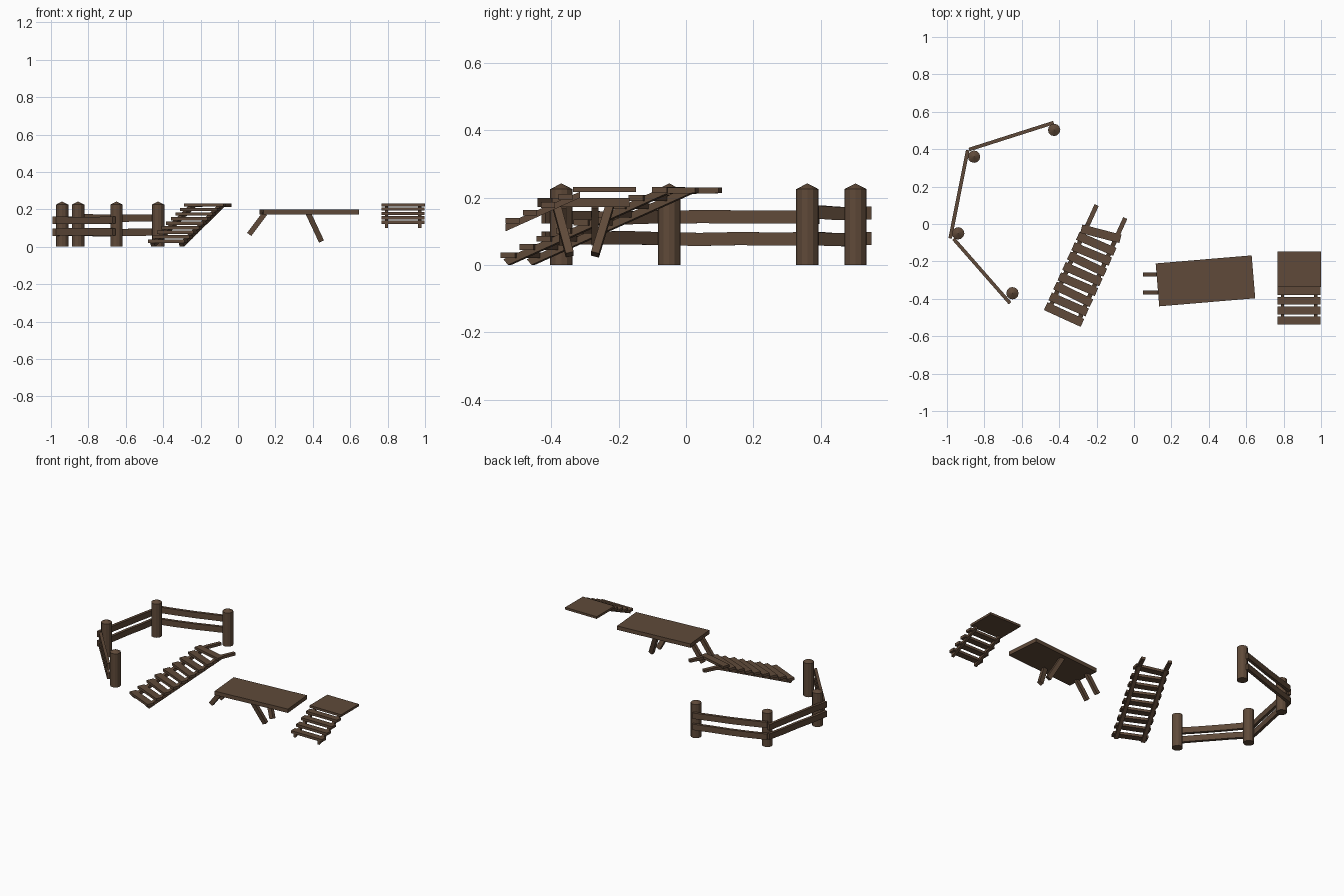
import bpy, bmesh, math, random
from mathutils import Vector, Matrix

if "Cube" in bpy.data.objects:
    bpy.data.objects.remove(bpy.data.objects["Cube"])

random.seed(4)
wood = bpy.data.materials.new("brown_wood")
wood.diffuse_color = (0.115, 0.068, 0.041, 1)
wood.use_nodes = True
wood.node_tree.nodes["Principled BSDF"].inputs["Base Color"].default_value = wood.diffuse_color


def finish(name, bm, matrix=Matrix()):
    bmesh.ops.recalc_face_normals(bm, faces=bm.faces)
    me = bpy.data.meshes.new(name)
    bm.to_mesh(me)
    bm.free()
    me.materials.append(wood)
    ob = bpy.data.objects.new(name, me)
    ob.matrix_world = matrix
    bpy.context.collection.objects.link(ob)
    return ob


def box(name, size, matrix):
    bm = bmesh.new()
    bmesh.ops.create_cube(bm, size=1)
    bmesh.ops.scale(bm, vec=size, verts=bm.verts)
    return finish(name, bm, matrix)


def plate(name, profile, width, matrix):
    """Extrude a (y, z) profile across x, centred on x = 0."""
    bm = bmesh.new()
    f = bm.faces.new([bm.verts.new((-width / 2, y, z)) for y, z in profile])
    ext = bmesh.ops.extrude_face_region(bm, geom=[f])
    bmesh.ops.translate(bm, vec=(width, 0, 0),
                        verts=[v for v in ext["geom"] if isinstance(v, bmesh.types.BMVert)])
    return finish(name, bm, matrix)


def turned(x, y, z, deg):
    return Matrix.Translation((x, y, z)) @ Matrix.Rotation(math.radians(deg), 4, "Z")


# Fence posts with pointed caps
def post(name, x, y, r=0.033, shoulder=0.225, tip=0.242):
    bm = bmesh.new()
    bmesh.ops.create_cone(bm, cap_ends=True, segments=12, radius1=r, radius2=r, depth=shoulder,
                          matrix=Matrix.Translation((0, 0, shoulder / 2)))
    bm.faces.ensure_lookup_table()
    top = max(bm.faces, key=lambda f: f.calc_center_median().z)
    tip_v = bmesh.ops.poke(bm, faces=[top])["verts"][0]
    tip_v.co.z = tip
    finish(name, bm, Matrix.Translation((x, y, 0)))


for i, (x, y) in enumerate([(-0.427, 0.503), (-0.855, 0.36), (-0.94, -0.05), (-0.65, -0.37)]):
    post(f"fence_post_{i + 1}", x, y)


# Slightly uneven fence rails
def rail(name, a, b, za, zb, height=0.039, thick=0.019):
    a, b = Vector(a), Vector(b)
    d = b - a
    n = 4
    top, bottom = [], []
    for i in range(n + 1):
        t = i / n
        z = za + (zb - za) * t + (random.uniform(-0.004, 0.003) if 0 < i < n else 0)
        top.append((d.length * t, z + height / 2))
        bottom.append((d.length * t, z - height / 2))
    plate(name, top + bottom[::-1], thick,
          turned(a.x, a.y, 0, math.degrees(math.atan2(d.y, d.x)) - 90))


spans = [((-0.882, 0.398), (-0.430, 0.542), 0.157, 0.154),
         ((-0.983, -0.077), (-0.889, 0.395), 0.141, 0.141),
         ((-0.965, -0.079), (-0.663, -0.423), 0.143, 0.143)]
for i, (a, b, za, zb) in enumerate(spans):
    rail(f"fence_upper_rail_{i + 1}", a, b, za, zb)
    rail(f"fence_lower_rail_{i + 1}", a, b, 0.078, 0.079)


# Stairs: local y climbs, local x runs across
def stairs(name, base, count, run, rise, z0, width, depth, twist, offset, profile, thick):
    for i in range(count):
        box(f"{name}_tread_{i + 1}", (width, depth, 0.017),
            base @ turned(0, i * run, z0 + i * rise, twist[i % len(twist)]))
    for side, s in (("left", -1), ("right", 1)):
        plate(f"{name}_{side}_stringer", profile, thick,
              base @ Matrix.Translation((s * offset, 0, 0)))


stairs("long_stairs", turned(-0.374, -0.484, 0, -24.5), 9, 0.0593, 0.0242, 0.029, 0.216, 0.046,
       [0, 1, -1.5, 1.5, 0.5, -1, 2, 1, 10], 0.084,
       [(-0.005, 0), (0.51, 0.211), (0.605, 0.213), (0.605, 0.23), (0.5, 0.23), (-0.02, 0.017)], 0.024)

short_base = turned(0.883, -0.515, 0, 0)
stairs("short_stairs", short_base, 4, 0.0525, 0.0235, 0.131, 0.23, 0.042, [0], 0.089,
       [(-0.02, 0.1), (0.2, 0.199), (0.2, 0.217), (-0.02, 0.122)], 0.018)
box("short_stairs_landing", (0.234, 0.188, 0.015), short_base @ Matrix.Translation((0, 0.273, 0.2235)))

# Platform deck
box("deck", (0.515, 0.23, 0.026), turned(0.382, -0.304, 0.185, 4.8))


# Slanted props below the deck
def prop(name, a, b, w, h):
    a, b = Vector(a), Vector(b)
    d = (b - a).normalized()
    side = Vector((0, 1, 0))
    side = (side - d * side.dot(d)).normalized()
    m = Matrix((side.cross(d), side, d)).transposed().to_4x4()
    m.translation = (a + b) / 2
    box(name, (w, h, (b - a).length), m)


for i, y in enumerate((-0.27, -0.366)):
    prop(f"deck_left_prop_{i + 1}", (0.060, y, 0.066), (0.144, y, 0.178), 0.028, 0.022)
for i, (y0, y1) in enumerate(((-0.27, -0.225), (-0.345, -0.385))):
    prop(f"deck_right_prop_{i + 1}", (0.445, y0, 0.031), (0.376, y1, 0.178), 0.029, 0.024)
